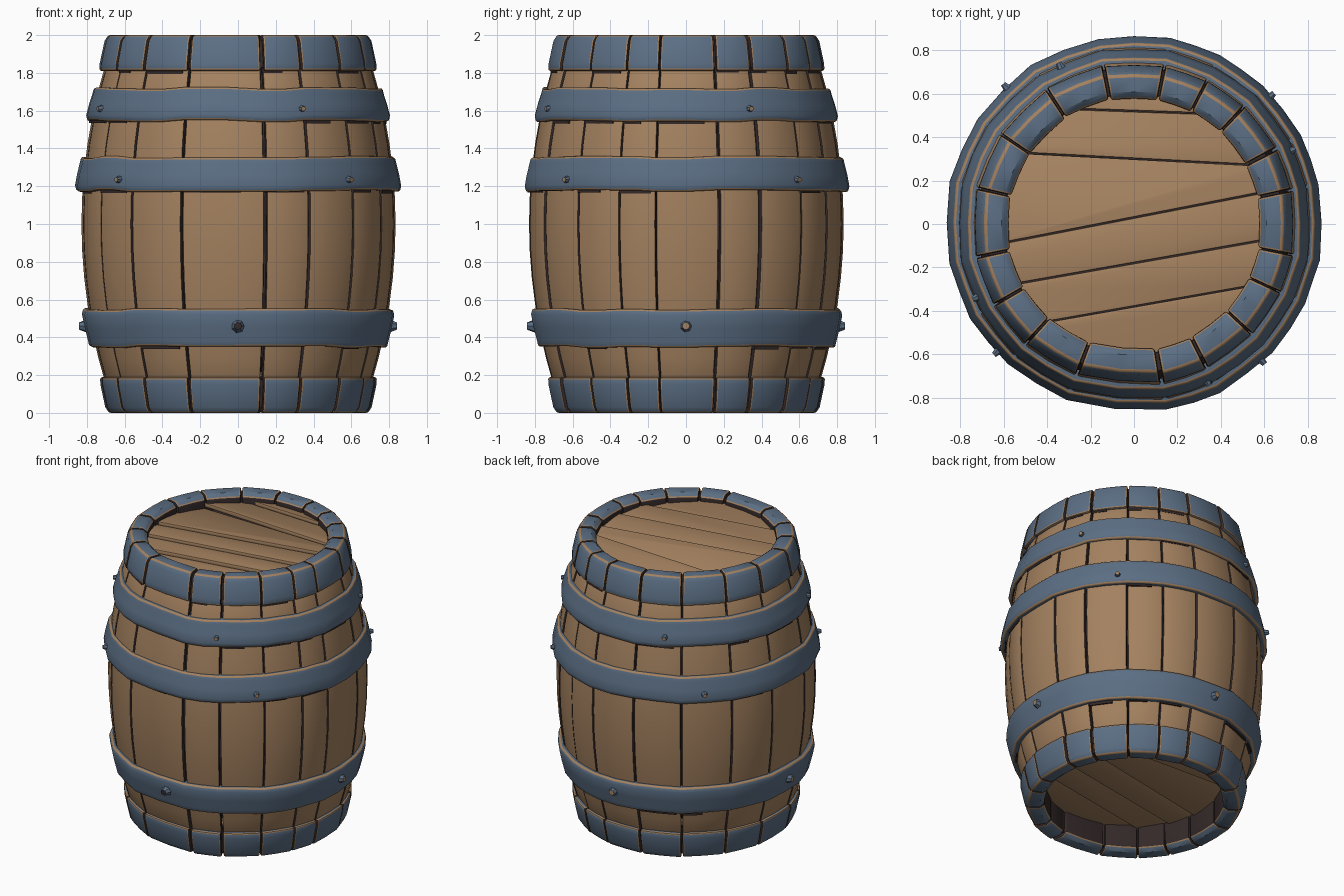
import bpy, bmesh, random
from math import sin, cos, radians, pi
from mathutils import Vector, Matrix

random.seed(4)
if "Cube" in bpy.data.objects:
    bpy.data.objects.remove(bpy.data.objects["Cube"])


def material(name, rgb):
    m = bpy.data.materials.new(name)
    m.use_nodes = True
    m.diffuse_color = (*rgb, 1)
    m.node_tree.nodes["Principled BSDF"].inputs["Base Color"].default_value = (*rgb, 1)
    return m


MATS = [material("warm_wood", (0.37, 0.22, 0.115)),
        material("blue_iron", (0.105, 0.157, 0.23)),
        material("dark_crack", (0.034, 0.022, 0.022))]
WOOD, IRON, DARK = range(3)

# Joint directions shared by the staves, the rims and the hoops
JOINTS = [radians(a) for a in (-168, -150, -132, -111, -80, -63, -43, -25, -11,
                               12, 28, 47, 63, 79, 101, 123, 146, 167)]
SPANS = list(zip(JOINTS, JOINTS[1:] + [JOINTS[0] + 2 * pi]))


def body_radius(z):
    return 0.84 - 0.18 * (z - 1) ** 2


def loft(bm, profile, steps, mat, closed=False):
    """Sweep a closed (r, z) profile through steps of (angle, scale, lift)."""
    rings = [[bm.verts.new((r * s * cos(a), r * s * sin(a), z + dz)) for r, z in profile]
             for a, s, dz in steps]
    n = len(profile)
    pairs = list(zip(rings, rings[1:] + rings[:1])) if closed else list(zip(rings, rings[1:]))
    for p, q in pairs:
        for i in range(n):
            j = (i + 1) % n
            bm.faces.new((p[i], p[j], q[j], q[i])).material_index = mat
    if not closed:
        for end in (rings[0], rings[-1]):
            bm.faces.new(end).material_index = mat


def span_steps(a, b, gap=0.0, scale=1.0, lift=0.0):
    a, b = a + gap, b - gap
    mid = scale * (1 + cos((b - a) / 2)) / 2
    return [(a, scale, lift), ((a + b) / 2, mid, lift), (b, scale, lift)]


def round_edges(bm, width, segments=2):
    bmesh.ops.recalc_face_normals(bm, faces=bm.faces)
    edges = [e for e in bm.edges if e.is_manifold and e.calc_face_angle() > radians(40)]
    bmesh.ops.bevel(bm, geom=edges, offset=width, segments=segments, profile=0.5,
                    affect='EDGES', clamp_overlap=True)
    bm.normal_update()


def finish(name, bm):
    bmesh.ops.recalc_face_normals(bm, faces=bm.faces)
    mesh = bpy.data.meshes.new(name)
    bm.to_mesh(mesh)
    bm.free()
    for m in MATS:
        mesh.materials.append(m)
    ob = bpy.data.objects.new(name, mesh)
    bpy.context.scene.collection.objects.link(ob)
    bpy.ops.object.select_all(action='DESELECT')
    ob.select_set(True)
    bpy.context.view_layer.objects.active = ob
    bpy.ops.object.shade_smooth_by_angle(angle=radians(38))
    return ob


def darken_sides(bm, inner=False):
    """Dark joint faces, and optionally a dark wall facing the axis."""
    for f in bm.faces:
        c = f.calc_center_median()
        out = Vector((c.x, c.y, 0)).normalized()
        side = abs(f.normal.dot(Vector((-out.y, out.x, 0))))
        if side > 0.85 or (inner and f.normal.dot(out) < -0.85):
            f.material_index = DARK


# Joint gaps: some open, some hairline
gaps = [random.choice((0.003, 0.004, 0.006, 0.009)) for _ in SPANS]

# Bulging staves
bm = bmesh.new()
heights = [0.15 + 1.7 * i / 12 for i in range(13)]
outer = [(body_radius(z), z) for z in heights]
inner = [(r - 0.06, z) for r, z in reversed(outer)]
for (a, b), g in zip(SPANS, gaps):
    loft(bm, outer + inner, span_steps(a, b, g, random.uniform(0.997, 1.005)), WOOD)
round_edges(bm, 0.011)
darken_sides(bm)
finish("staves", bm)

# Dark core seen through the joints
bm = bmesh.new()
core = [(0.001, 0.2)] + [(body_radius(z) - 0.025, z) for z in heights[1:]] + [(0.66, 1.9), (0.001, 1.9)]
loft(bm, core, [s for a, b in SPANS for s in span_steps(a, b)[:2]], DARK, closed=True)
finish("dark_core", bm)

# End rims made of separate blocks, with a dark lining in the joints
RIM = [(0.583, 1.8), (0.74, 1.812), (0.738, 1.85), (0.712, 1.97), (0.692, 2.0),
       (0.615, 2.0), (0.583, 1.975)]
LINING = [(0.592, 1.815), (0.72, 1.822), (0.685, 1.975), (0.60, 1.975)]
for name, flip in (("top_rim", False), ("bottom_rim", True)):
    place = lambda pts: [(r, 2 - z if flip else z) for r, z in pts]
    bm = bmesh.new()
    for (a, b), g in zip(SPANS, gaps):
        loft(bm, place(RIM), span_steps(a, b, g * 1.4, random.uniform(0.995, 1.008)), IRON)
    round_edges(bm, 0.01)
    darken_sides(bm, inner=True)
    finish(name, bm)
    bm = bmesh.new()
    loft(bm, place(LINING), [s for a, b in SPANS for s in span_steps(a, b)[:2]], DARK, closed=True)
    finish(name + "_lining", bm)

# Iron hoops: bottom z, top z, bottom radius, top radius
HOOPS = {"upper_hoop": (1.545, 1.72, 0.812, 0.778),
         "middle_hoop": (1.175, 1.355, 0.868, 0.842),
         "lower_hoop": (0.35, 0.55, 0.80, 0.832)}
for name, (z0, z1, r0, r1) in HOOPS.items():
    bm = bmesh.new()
    steps = []
    for a, b in SPANS:
        lift = random.uniform(-0.006, 0.006)
        steps += [(t, s * random.uniform(0.996, 1.004), lift) for t, s, _ in span_steps(a, b)[:2]]
    profile = [(r0 - 0.09, z0), (r0 - 0.005, z0), (r0 + 0.002, z0 + 0.03),
               ((r0 + r1) / 2 + 0.004, (z0 + z1) / 2), (r1 + 0.002, z1 - 0.03),
               (r1 - 0.005, z1), (r1 - 0.09, z1)]
    loft(bm, profile, steps, IRON, closed=True)
    round_edges(bm, 0.01)
    finish(name, bm)

# Worn dark edges beneath the hoops and the top rim
bm = bmesh.new()
for z in (1.545, 1.175, 0.35, 1.81):
    for a, b in SPANS:
        if random.random() < 0.5:
            mid = a + (b - a) * random.uniform(0.4, 0.9)
            drop = random.uniform(0.008, 0.016)
            r = body_radius(z) + 0.006
            loft(bm, [(r - 0.03, z - drop), (r, z - drop), (r, z + 0.02), (r - 0.03, z + 0.02)],
                 span_steps(a, mid), DARK)
finish("worn_edges", bm)

# Rough studs on the hoops: height, radius, directions
STUDS = ((0.46, 0.806, (-90, 0, 90, 180)), (1.235, 0.848, (-47, 43, 133, 223)),
         (1.61, 0.785, (25, 115, 205, 295)))
bm = bmesh.new()
for z, r, directions in STUDS:
    big = 0.036 if z < 1 else 0.024
    for k, d in enumerate(directions):
        a = radians(d)
        mat = (Matrix.Translation((r * cos(a), r * sin(a), z)) @ Matrix.Rotation(a, 4, 'Z')
               @ Matrix.Rotation(pi / 2, 4, 'Y'))
        made = bmesh.ops.create_cone(bm, cap_ends=True, segments=7, radius1=big * 1.3,
                                     radius2=big * 0.55, depth=0.07, matrix=mat)
        out = Vector((cos(a), sin(a), 0))
        bm.normal_update()
        for f in {f for v in made["verts"] for f in v.link_faces}:
            tip = f.normal.dot(out) > 0.9
            f.material_index = (DARK if z < 1 and k == 0 else WOOD) if tip else IRON
finish("hoop_studs", bm)

# Plank lids: seam offset and slope, from front to back
SEAMS = ((-0.8, 9), (-0.38, 10), (-0.18, 10), (0.03, 11), (0.3, -3), (0.52, -2), (0.8, 0))
for name, z, flip in (("top_lid", 1.95, 1), ("bottom_lid", 0.17, -1)):
    bm = bmesh.new()
    for (o0, s0), (o1, s1) in zip(SEAMS, SEAMS[1:]):
        part = bmesh.new()
        bmesh.ops.create_circle(part, cap_ends=True, segments=48, radius=0.615)
        for o, s, side in ((o0 + 0.003, s0, 1), (o1 - 0.003, s1, -1)):
            n = Vector((-sin(radians(s)), cos(radians(s)), 0))
            bmesh.ops.bisect_plane(part, geom=part.verts[:] + part.edges[:] + part.faces[:],
                                   plane_co=(0, o, 0), plane_no=n * side, clear_inner=True)
        low = Vector((-sin(radians(s0)), cos(radians(s0)), 0))
        for v in part.verts:
            v.co.z = -0.09 * low.dot(v.co - Vector((0, max(o0, -0.6), 0)))
        top = part.faces[:]
        ext = bmesh.ops.extrude_face_region(part, geom=top)
        for v in ext["geom"]:
            if isinstance(v, bmesh.types.BMVert):
                v.co.z -= 0.03
        bmesh.ops.delete(part, geom=[f for f in top if f.is_valid], context='FACES_ONLY')
        bmesh.ops.holes_fill(part, edges=part.edges[:], sides=0)
        for v in part.verts:
            v.co.z = z + flip * v.co.z
        round_edges(part, 0.006)
        temp = bpy.data.meshes.new("plank")
        part.to_mesh(temp)
        part.free()
        bm.from_mesh(temp)
        bpy.data.meshes.remove(temp)
    finish(name, bm)
